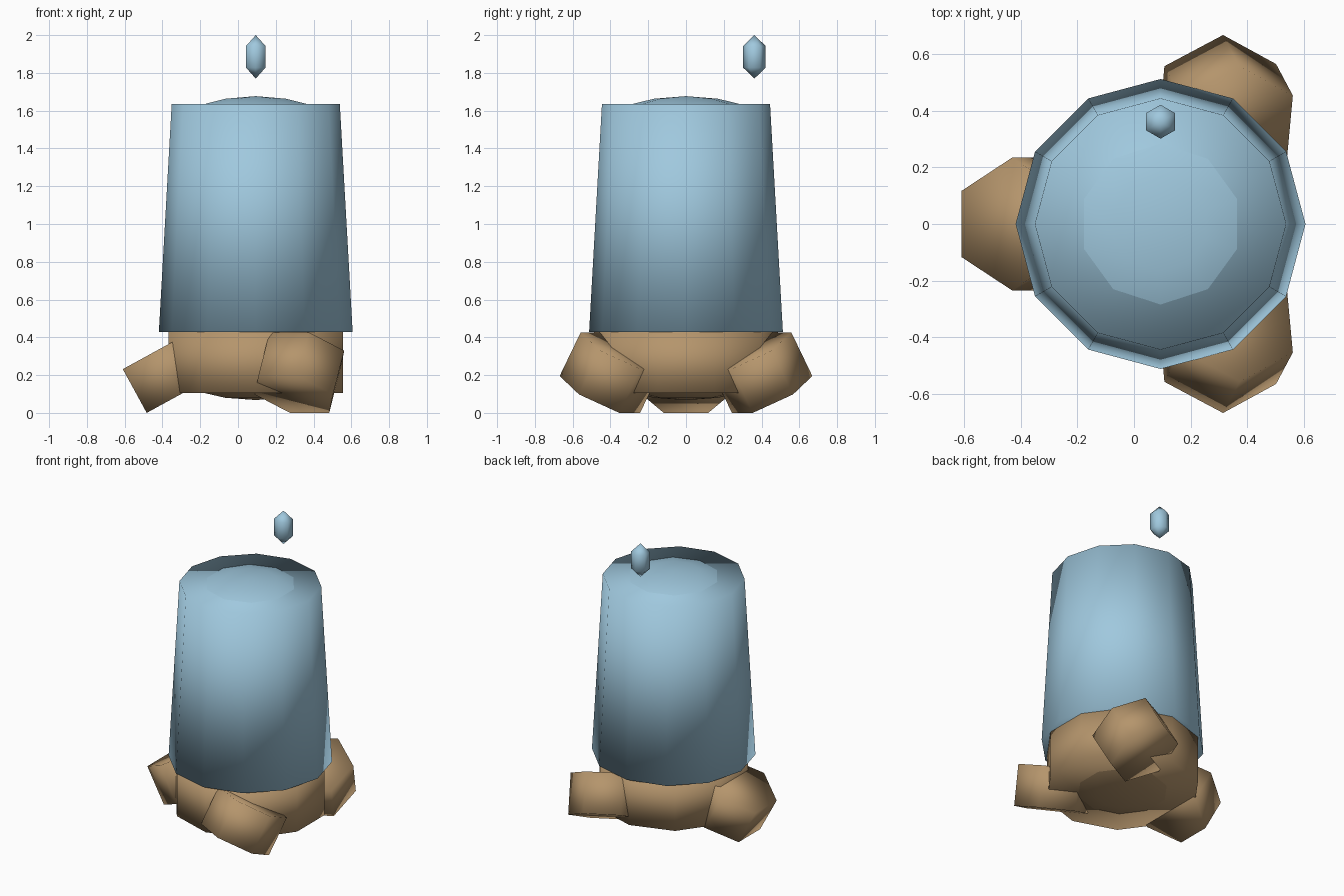
import bpy, bmesh, math
from mathutils import Matrix, Vector

cube = bpy.data.objects.get("Cube")
if cube:
    bpy.data.objects.remove(cube, do_unlink=True)


def make_material(name, rgb):
    mat = bpy.data.materials.new(name)
    mat.use_nodes = True
    mat.diffuse_color = (*rgb, 1)
    mat.node_tree.nodes["Principled BSDF"].inputs["Base Color"].default_value = (*rgb, 1)
    return mat


BLUE = make_material("pale_blue", (0.35, 0.58, 0.73))
BROWN = make_material("tan_brown", (0.46, 0.30, 0.15))
AXIS_X = 0.094


def lathe(name, profile, sides, mat, matrix):
    """Revolve (radius, z) points, listed bottom to top; radius 0 makes a tip."""
    bm = bmesh.new()
    rings = []
    for r, z in profile:
        if r == 0:
            rings.append([bm.verts.new((0, 0, z))])
            continue
        # One corner always points along +y
        angles = [math.pi / 2 + math.tau * i / sides for i in range(sides)]
        rings.append([bm.verts.new((r * math.cos(a), r * math.sin(a), z)) for a in angles])
    for low, high in zip(rings, rings[1:]):
        for i in range(sides):
            j = (i + 1) % sides
            if len(low) == 1:
                bm.faces.new((low[0], high[j], high[i]))
            elif len(high) == 1:
                bm.faces.new((low[i], low[j], high[0]))
            else:
                bm.faces.new((low[i], low[j], high[j], high[i]))
    for ring in (rings[0], rings[-1]):
        if len(ring) > 1:
            bm.faces.new(ring)
    bmesh.ops.recalc_face_normals(bm, faces=bm.faces)
    for face in bm.faces:
        face.smooth = True
    mesh = bpy.data.meshes.new(name)
    bm.to_mesh(mesh)
    bm.free()
    mesh.materials.append(mat)
    obj = bpy.data.objects.new(name, mesh)
    obj.matrix_world = matrix
    bpy.context.collection.objects.link(obj)
    return obj


def at(x, y, z):
    return Matrix.Translation(Vector((x, y, z)))


centre = at(AXIS_X, 0, 0)

# Tall tapered body and the shallow dome on its lid
lathe("body", [(0.513, 0.427), (0.445, 1.635)], 12, BLUE, centre)
lathe("lid_dome", [(0.38, 1.59), (0.285, 1.635), (0.17, 1.663), (0, 1.677)], 10, BLUE, centre)

# Base drum and the dome under it
lathe("base_drum", [(0.486, 0.105), (0.486, 0.432)], 10, BROWN, centre)
lathe("base_dome", [(0, 0.068), (0.17, 0.08), (0.285, 0.105), (0.38, 0.15)], 10, BROWN, centre)

# Three tilted hexagonal feet: position angle and the direction each leans
FEET = {"right_foot": (180, 180), "back_left_foot": (60, -62), "front_left_foot": (-60, 62)}
for name, (place, lean) in FEET.items():
    a = math.radians(place)
    spot = at(AXIS_X + 0.462 * math.cos(a), 0.462 * math.sin(a), 0.2135)
    turn = Matrix.Rotation(math.radians(lean), 4, "Z") @ Matrix.Rotation(0.5, 4, "Y")
    lathe(name, [(0.235, -0.132), (0.235, 0.132)], 6, BROWN, spot @ turn)

# Floating crystal above the back of the lid
lathe("crystal", [(0, -0.115), (0.06, -0.057), (0.06, 0.057), (0, 0.115)], 6, BLUE,
      at(AXIS_X, 0.362, 1.885))
